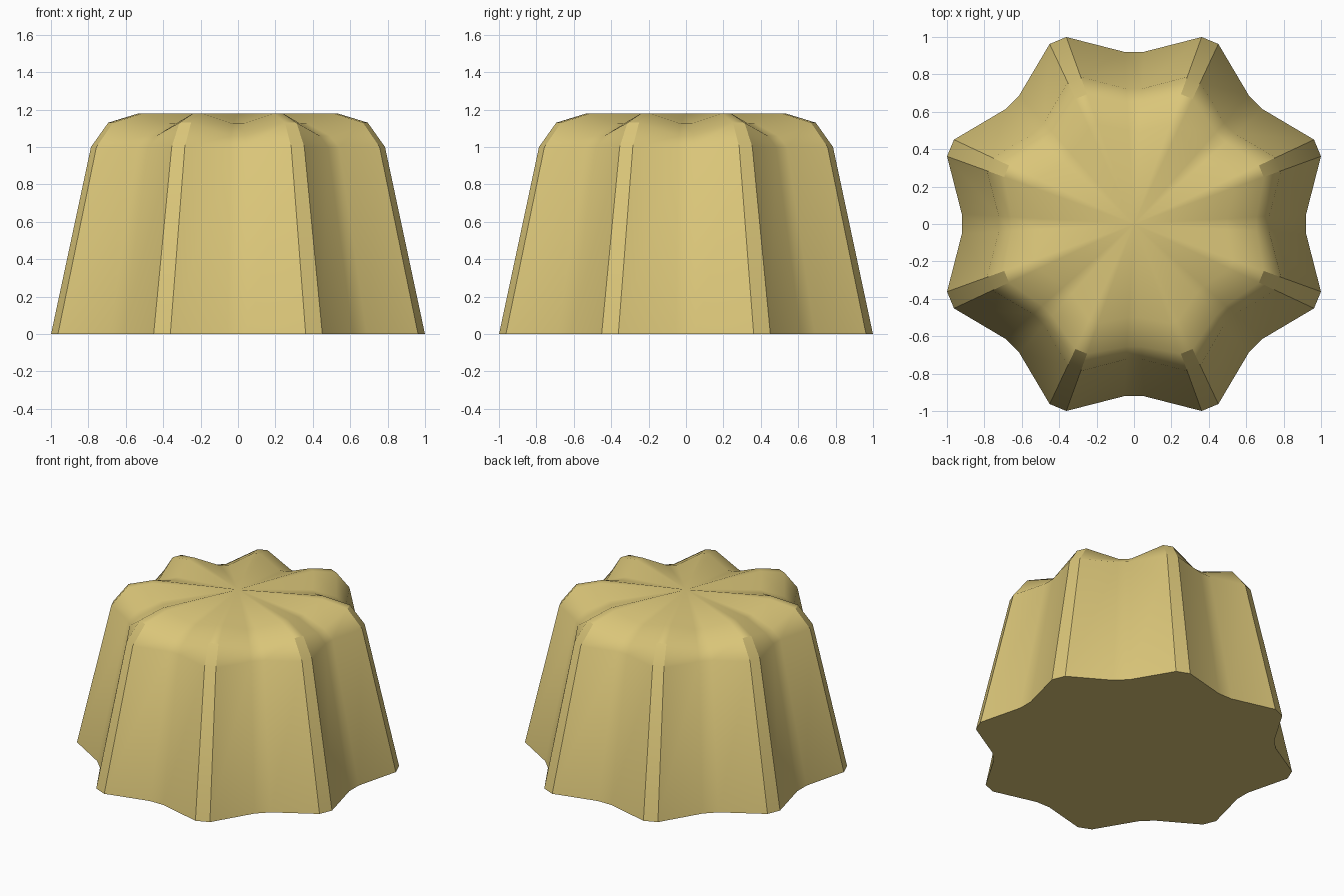
import bpy, bmesh
from math import radians, cos, sin

if "Cube" in bpy.data.objects:
    bpy.data.objects.remove(bpy.data.objects["Cube"])

LOBES = 8
# rings from bottom to top: (ridge radius, ridge z, valley radius, valley z)
RINGS = [
    (1.063, 0.0, 0.922, 0.0),
    (0.836, 1.0, 0.724, 1.0),
    (0.738, 1.13, 0.657, 1.06),
    (0.565, 1.18, 0.50, 1.125),
]
RIDGE_HALF, VALLEY_HALF = 2.6, 3.3   # half widths in degrees


def ring_points(ridge_r, ridge_z, valley_r, valley_z):
    """Fluted outline: a narrow flat at every ridge and every valley."""
    pts = []
    for i in range(LOBES):
        a = 360 / LOBES * i
        for ang, r, z in ((a - VALLEY_HALF, valley_r, valley_z),
                          (a + VALLEY_HALF, valley_r, valley_z),
                          (a + 22.5 - RIDGE_HALF, ridge_r, ridge_z),
                          (a + 22.5 + RIDGE_HALF, ridge_r, ridge_z)):
            t = radians(ang)
            pts.append((r * cos(t), r * sin(t), z))
    return pts


bm = bmesh.new()
rings = [[bm.verts.new(p) for p in ring_points(*r)] for r in RINGS]
n = len(rings[0])

# fluted walls and rounded shoulder
for low, high in zip(rings, rings[1:]):
    for i in range(n):
        j = (i + 1) % n
        bm.faces.new((low[i], low[j], high[j], high[i]))

# grooved top fan and flat base
centre = bm.verts.new((0, 0, 1.18))
for i in range(n):
    bm.faces.new((rings[-1][i], rings[-1][(i + 1) % n], centre))
bm.faces.new(rings[0][::-1])

mesh = bpy.data.meshes.new("fluted_cake")
bm.to_mesh(mesh)
bm.free()
cake = bpy.data.objects.new("fluted_cake", mesh)
bpy.context.collection.objects.link(cake)

# golden colour
mat = bpy.data.materials.new("golden")
mat.diffuse_color = (0.70, 0.56, 0.19, 1)
mat.use_nodes = True
mat.node_tree.nodes["Principled BSDF"].inputs["Base Color"].default_value = mat.diffuse_color
mesh.materials.append(mat)

# smooth flutes with crisp ridge edges
bpy.context.view_layer.objects.active = cake
cake.select_set(True)
bpy.ops.object.shade_smooth_by_angle(angle=radians(30))
